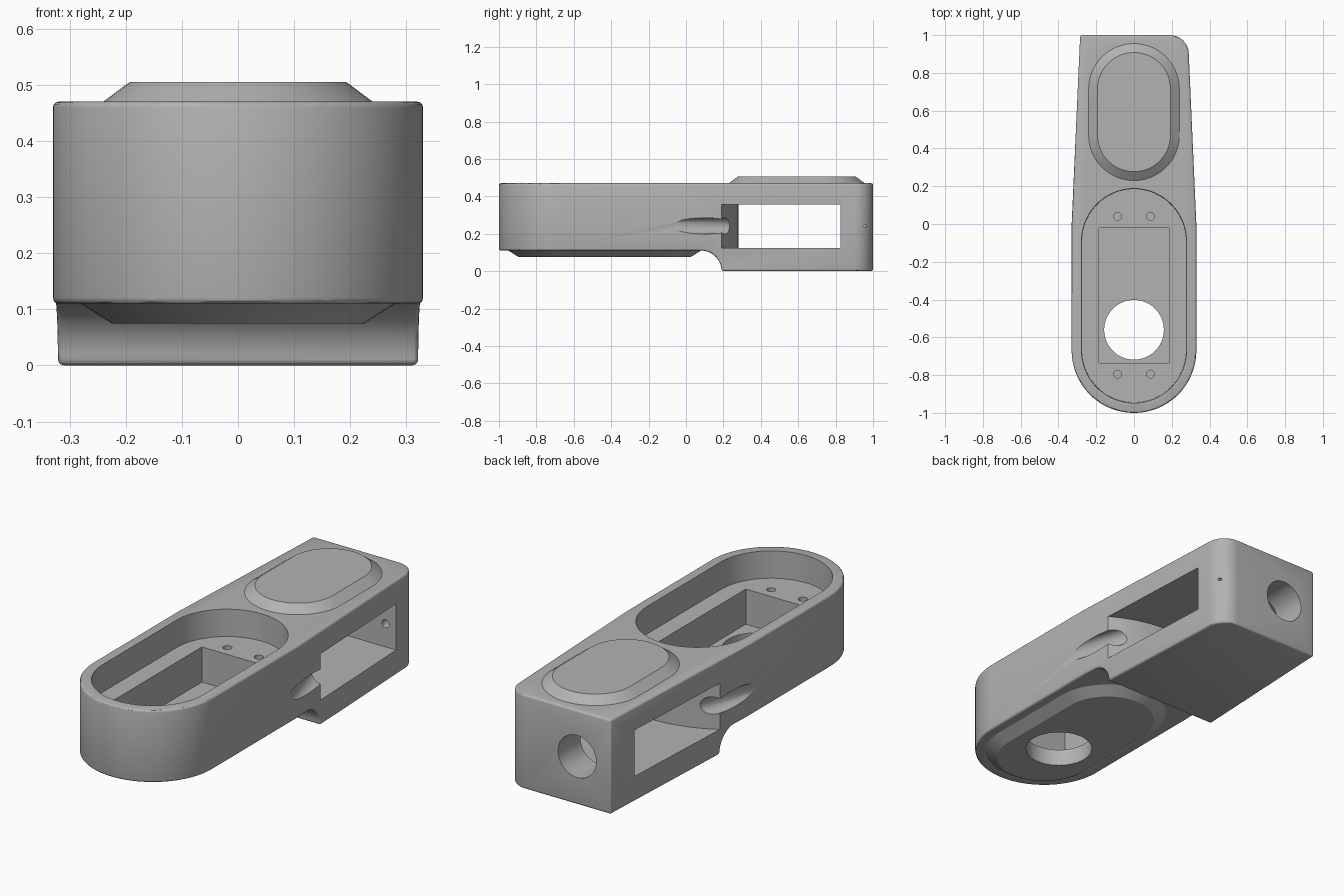
import bpy, bmesh, math
from mathutils import Vector

old = bpy.data.objects.get("Cube")
if old:
    bpy.data.objects.remove(old, do_unlink=True)

grey = bpy.data.materials.new("plain grey")
grey.use_nodes = True
colour = (0.45, 0.45, 0.45, 1)
grey.diffuse_color = colour
grey.node_tree.nodes["Principled BSDF"].inputs["Base Color"].default_value = colour


def make_object(name, bm):
    bmesh.ops.recalc_face_normals(bm, faces=bm.faces)
    mesh = bpy.data.meshes.new(name)
    bm.to_mesh(mesh)
    bm.free()
    mesh.materials.append(grey)
    obj = bpy.data.objects.new(name, mesh)
    bpy.context.collection.objects.link(obj)
    return obj


def loft(name, rings):
    """Closed solid through matching rings of points."""
    bm = bmesh.new()
    loops = [[bm.verts.new(p) for p in ring] for ring in rings]
    n = len(loops[0])
    for a, b in zip(loops, loops[1:]):
        for i in range(n):
            j = (i + 1) % n
            bm.faces.new((a[i], a[j], b[j], b[i]))
    bm.faces.new(loops[0][::-1])
    bm.faces.new(loops[-1])
    return make_object(name, bm)


def prism(name, outline, z0, z1):
    return loft(name, [[(x, y, z) for x, y in outline] for z in (z0, z1)])


def arc(cx, cy, r, start, end, steps):
    angles = [math.radians(start + (end - start) * i / steps) for i in range(steps + 1)]
    return [(cx + r * math.cos(a), cy + r * math.sin(a)) for a in angles]


def capsule(r, y0, y1):
    return arc(0, y0, r, 180, 360, 40) + arc(0, y1, r, 0, 180, 40)


def capsule_loft(name, y0, y1, levels):
    return loft(name, [[(x, y, z) for x, y in capsule(r, y0, y1)] for r, z in levels])


def rod(name, start, end, r, segments=32):
    start, end = Vector(start), Vector(end)
    axis = end - start
    bm = bmesh.new()
    bmesh.ops.create_cone(bm, cap_ends=True, segments=segments,
                          radius1=r, radius2=r, depth=axis.length)
    turn = axis.to_track_quat("Z", "Y").to_matrix().to_4x4()
    bm.transform(turn)
    bmesh.ops.translate(bm, verts=bm.verts, vec=(start + end) / 2)
    return make_object(name, bm)


def combine(target, tool, operation="DIFFERENCE"):
    tool.hide_render = True
    mod = target.modifiers.new("combine", "BOOLEAN")
    mod.operation, mod.solver, mod.object = operation, "EXACT", tool
    apply(target, mod)
    bpy.data.objects.remove(tool, do_unlink=True)


def apply(target, mod):
    bpy.ops.object.select_all(action="DESELECT")
    target.select_set(True)
    bpy.context.view_layer.objects.active = target
    bpy.ops.object.modifier_apply(modifier=mod.name)


# Main body: rounded front, tapered rear with one rounded corner
outline = (arc(0, -0.67, 0.33, 180, 360, 64) + [(0.33, 0.0)]
           + arc(0.19, 0.9, 0.1, 0, 90, 16) + [(-0.285, 1.0), (-0.33, 0.0)])
body = prism("body", outline, 0, 0.47)

# Undercut below the front half, ending in a concave curve
profile = [(-2, -0.5), (0.19, -0.5)] + arc(0.08, 0, 0.11, 0, 90, 16) + [(-2, 0.11)]
combine(body, loft("undercut", [[(x, y, z) for y, z in profile] for x in (-1, 1)]))

bevel = body.modifiers.new("soft edges", "BEVEL")
bevel.width, bevel.segments = 0.012, 3
bevel.limit_method, bevel.angle_limit = "ANGLE", math.radians(40)
apply(body, bevel)

# Raised lid on top and matching plug underneath
combine(body, capsule_loft("lid", 0.47, 0.715,
                           [(0.24, 0.44), (0.24, 0.47), (0.193, 0.505)]), "UNION")
combine(body, capsule_loft("plug", -0.67, -0.2,
                           [(0.225, 0.075), (0.28, 0.11), (0.28, 0.14)]), "UNION")

# Top pocket, rectangular well and round floor hole
combine(body, capsule_loft("pocket", -0.67, -0.09, [(0.275, 0.335), (0.28, 0.6)]))
well = [(-0.185, -0.735), (0.185, -0.735), (0.185, -0.02), (-0.185, -0.02)]
combine(body, prism("well", well, 0.16, 0.5))
combine(body, rod("floor_hole", (0, -0.56, -0.1), (0, -0.56, 0.3), 0.158, 64))

# Screw holes in the pocket floor
for x in (-0.087, 0.087):
    for y in (-0.795, 0.04):
        combine(body, rod("screw_hole", (x, y, 0.22), (x, y, 0.4), 0.021, 24))

# Side window with a curved front wall
window = arc(0, -0.346, 0.626, 135, 45, 40) + [(0.5, 0.825), (-0.5, 0.825)]
combine(body, prism("window", window, 0.125, 0.355))

# Slanted cable grooves on both sides
for side in (-1, 1):
    combine(body, rod("cable_groove", (side * 0.40, -0.15, 0.242),
                      (side * 0.255, 0.33, 0.242), 0.043))

# Rear opening and small bores near the rounded corner
combine(body, rod("rear_hole", (-0.1, 0.75, 0.24), (-0.1, 1.1, 0.24), 0.105, 48))
combine(body, rod("inner_bore", (0.235, 0.8, 0.24), (0.235, 0.9, 0.24), 0.02, 24))
combine(body, rod("pin_hole", (0.24, 0.96, 0.24), (0.4, 0.96, 0.24), 0.008, 16))

bpy.ops.object.select_all(action="DESELECT")
body.select_set(True)
bpy.context.view_layer.objects.active = body
bpy.ops.object.shade_smooth_by_angle(angle=math.radians(30))
